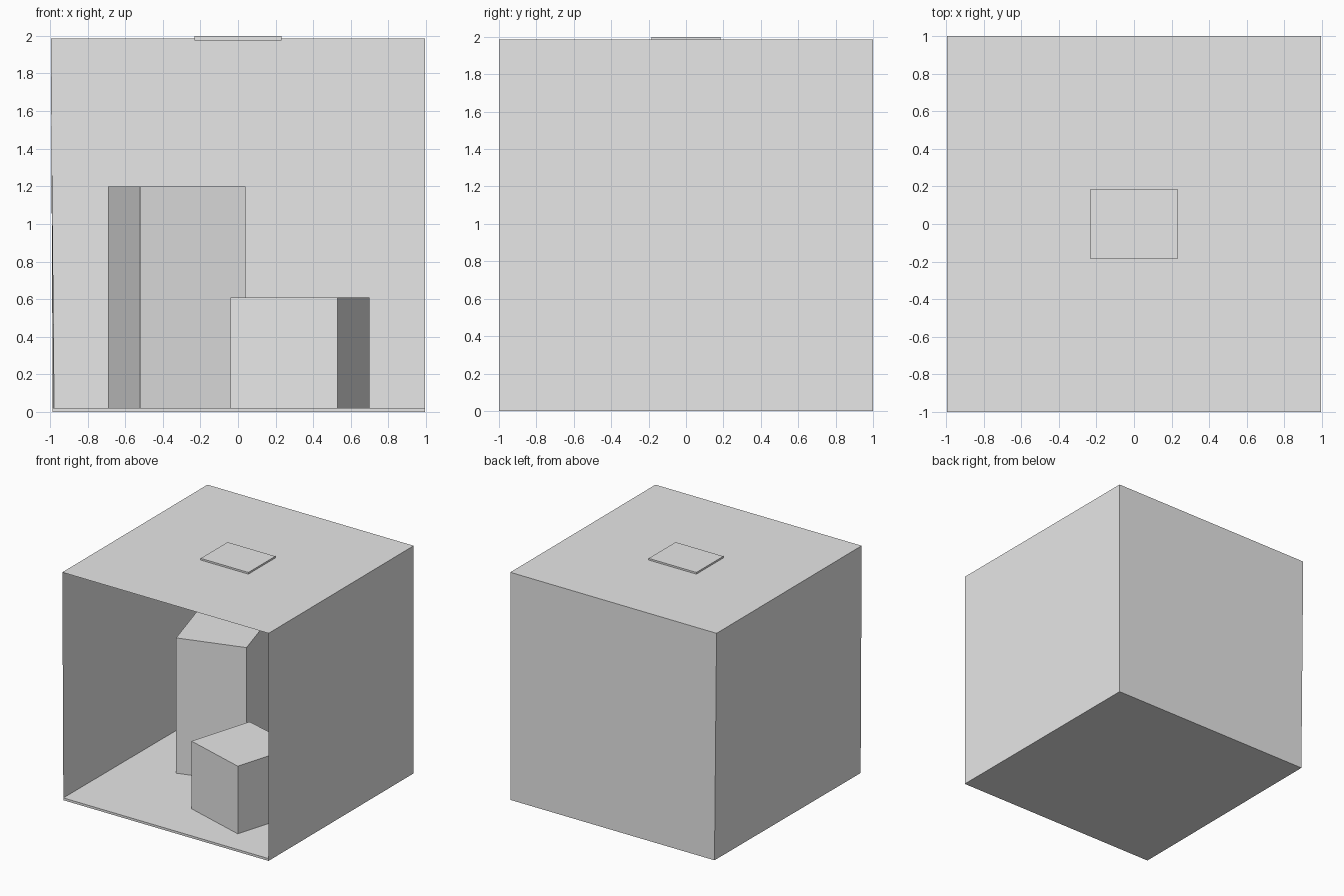
import bpy

default = bpy.data.objects.get("Cube")
if default:
    bpy.data.objects.remove(default, do_unlink=True)

# Single plain grey
grey = bpy.data.materials.new("plain_grey")
grey.use_nodes = True
grey.diffuse_color = (0.8, 0.8, 0.8, 1)
grey.node_tree.nodes["Principled BSDF"].inputs["Base Color"].default_value = (0.8, 0.8, 0.8, 1)


def add_mesh(name, verts, faces):
    mesh = bpy.data.meshes.new(name)
    mesh.from_pydata(verts, [], faces)
    mesh.materials.append(grey)
    obj = bpy.data.objects.new(name, mesh)
    bpy.context.collection.objects.link(obj)
    return obj


def prism(name, outline, bottom, top):
    """Upright solid over a counter-clockwise outline."""
    n = len(outline)
    verts = [(x, y, z) for z in (bottom, top) for x, y in outline]
    faces = [tuple(reversed(range(n))), tuple(range(n, 2 * n))]
    faces += [(i, (i + 1) % n, n + (i + 1) % n, n + i) for i in range(n)]
    return add_mesh(name, verts, faces)


def sheet(name, *corners):
    return add_mesh(name, corners, [(0, 1, 2, 3)])


RIGHT, LEFT, ROOF, FLOOR = 0.995, -0.995, 1.985, 0.02
LOW_FRONT, LOW_BACK = -0.985, -0.975  # foot of the leaning side wall

# Room shell, open at the front
prism("floor", [(LOW_FRONT, -1), (RIGHT, -1), (RIGHT, 1), (LOW_BACK, 1)], 0, FLOOR)
sheet("ceiling", (LEFT, -1, ROOF), (RIGHT, -1, ROOF), (RIGHT, 1, ROOF), (LEFT, 1, ROOF))
sheet("back_wall", (RIGHT, 1, 0), (LOW_BACK, 1, 0), (LEFT, 1, ROOF), (RIGHT, 1, ROOF))
sheet("left_wall", (RIGHT, -1, 0), (RIGHT, 1, 0), (RIGHT, 1, ROOF), (RIGHT, -1, ROOF))
sheet("right_wall", (LOW_BACK, 1, 0), (LOW_FRONT, -1, 0), (LEFT, -1, ROOF), (LEFT, 1, ROOF))

# Turned blocks standing on the floor
prism("tall_block", [(-0.52, -0.11), (0.04, 0.06), (-0.13, 0.635), (-0.69, 0.46)], FLOOR, 1.2)
prism("short_block", [(0.53, -0.76), (0.7, -0.19), (0.13, -0.025), (-0.04, -0.585)], FLOOR, 0.61)

# Lamp panel set through the ceiling
prism("ceiling_lamp", [(-0.23, -0.185), (0.23, -0.185), (0.23, 0.185), (-0.23, 0.185)], 1.975, 2)
